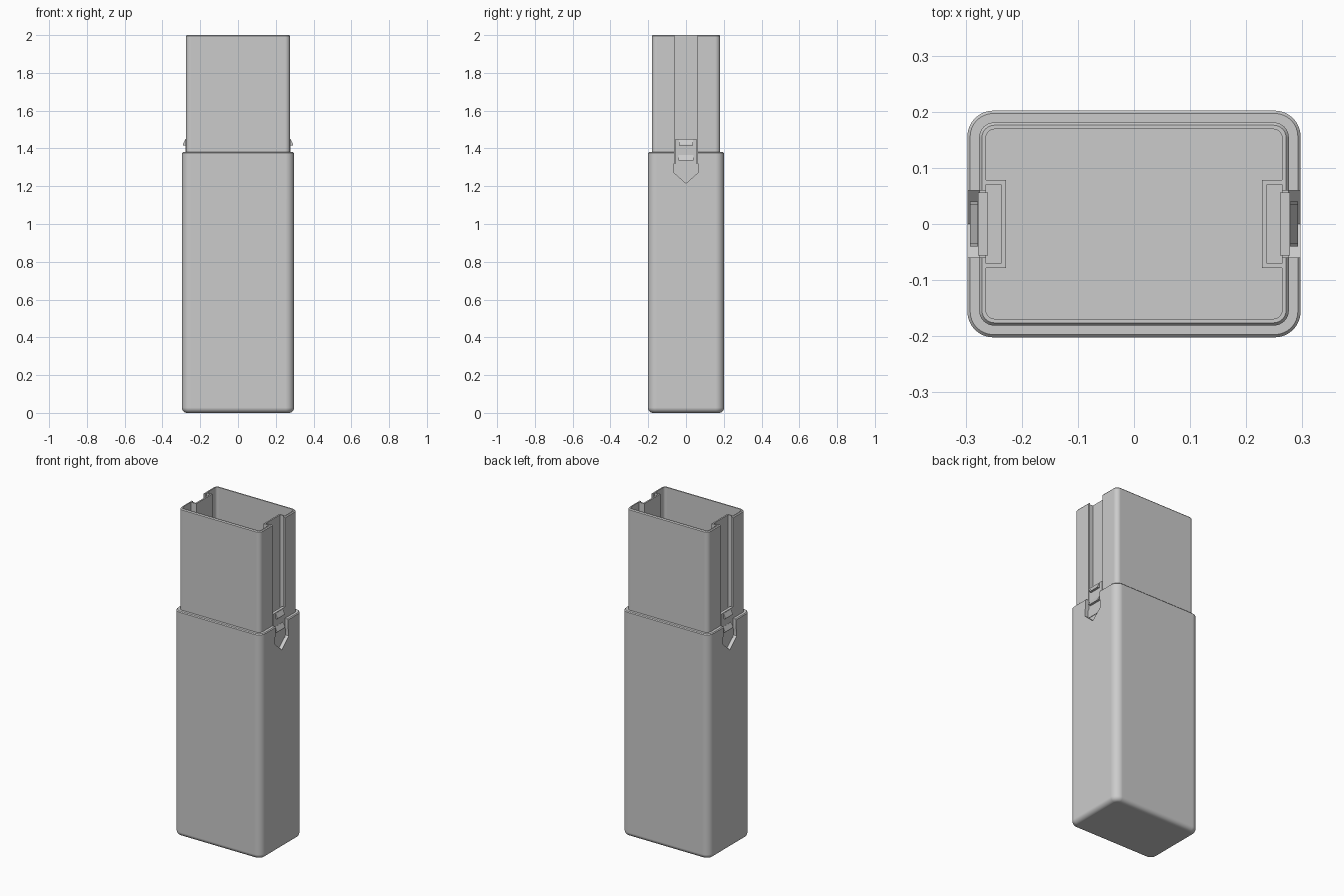
import bpy, bmesh, math

cube = bpy.data.objects.get("Cube")
if cube:
    bpy.data.objects.remove(cube, do_unlink=True)

GREY = (0.6, 0.6, 0.6, 1.0)
mat = bpy.data.materials.new("plain grey")
mat.use_nodes = True
mat.diffuse_color = GREY
mat.node_tree.nodes["Principled BSDF"].inputs["Base Color"].default_value = GREY


def loft(name, rings):
    """Closed solid through a stack of equal point loops."""
    bm = bmesh.new()
    loops = [[bm.verts.new(p) for p in ring] for ring in rings]
    n = len(loops[0])
    for a, b in zip(loops, loops[1:]):
        for i in range(n):
            j = (i + 1) % n
            bm.faces.new((a[i], a[j], b[j], b[i]))
    bm.faces.new(loops[0])
    bm.faces.new(loops[-1])
    bmesh.ops.recalc_face_normals(bm, faces=bm.faces)
    mesh = bpy.data.meshes.new(name)
    bm.to_mesh(mesh)
    bm.free()
    mesh.materials.append(mat)
    obj = bpy.data.objects.new(name, mesh)
    bpy.context.collection.objects.link(obj)
    return obj


def rounded(hx, hy, r, z, steps=8):
    """Rounded rectangle loop at height z."""
    pts = []
    for k, (sx, sy) in enumerate(((1, 1), (-1, 1), (-1, -1), (1, -1))):
        for i in range(steps + 1):
            a = (k + i / steps) * math.pi / 2
            pts.append((sx * (hx - r) + r * math.cos(a),
                        sy * (hy - r) + r * math.sin(a), z))
    return pts


def box(name, s, x, hy, z):
    """Box on side s, from x[0] to x[1] and z[0] to z[1]."""
    return loft(name, [[(s * x[0], -hy, h), (s * x[1], -hy, h),
                        (s * x[1], hy, h), (s * x[0], hy, h)] for h in z])


def combine(target, tool, operation):
    mod = target.modifiers.new("join", "BOOLEAN")
    mod.operation, mod.object, mod.solver = operation, tool, "EXACT"
    bpy.context.view_layer.objects.active = target
    bpy.ops.object.modifier_apply(modifier=mod.name)
    bpy.data.objects.remove(tool, do_unlink=True)


# Outer case: rounded foot, straight sides, ledge, narrower neck
HX, HY, R = 0.297, 0.202, 0.046
foot = 0.028
rings = []
for i in range(7):
    a = i / 6 * math.pi / 2
    inset = foot * (1 - math.sin(a))
    rings.append(rounded(HX - inset, HY - inset, R - inset, foot * (1 - math.cos(a))))
rings += [rounded(HX, HY, R, 1.375),
          rounded(HX - 0.005, HY - 0.005, R - 0.005, 1.38),
          rounded(0.276, 0.181, 0.027, 1.38),
          rounded(0.276, 0.181, 0.027, 1.994),
          rounded(0.271, 0.176, 0.022, 2.0)]
case = loft("case", rings)

# Hollow inside
cavity = loft("cavity_cutter", [rounded(0.264, 0.169, 0.016, z) for z in (0.03, 2.1)])
combine(case, cavity, "DIFFERENCE")

for s, side in ((1, "left"), (-1, "right")):
    # Inner boss holding the side track
    combine(case, box("boss", s, (0.228, 0.268), 0.078, (1.2, 2.0)), "UNION")
    # Undercut track with a narrower mouth
    combine(case, box("track_cutter", s, (0.237, 0.264), 0.07, (1.27, 2.1)), "DIFFERENCE")
    combine(case, box("mouth_cutter", s, (0.25, 0.35), 0.06, (1.32, 2.1)), "DIFFERENCE")
    # Arrow-shaped recess below the track
    arrow = [(0.06, 1.5), (0.06, 1.325), (0.067, 1.31), (0.067, 1.275), (0, 1.215),
             (-0.067, 1.275), (-0.067, 1.31), (-0.06, 1.325), (-0.06, 1.5)]
    combine(case, loft("arrow_cutter", [[(s * x, y, z) for y, z in arrow]
                                        for x in (0.275, 0.35)]), "DIFFERENCE")

    # Spring latch with two wedge teeth
    box(side + "_latch", s, (0.26, 0.278), 0.056, (1.265, 1.45))
    for label, top, hy in (("upper", 1.447, 0.036), ("lower", 1.366, 0.04)):
        wedge = [(0.27, top), (0.279, top), (0.292, top - 0.026),
                 (0.292, top - 0.031), (0.27, top - 0.031)]
        loft(f"{side}_{label}_tooth", [[(s * x, y, z) for x, z in wedge]
                                       for y in (-hy, hy)])

# Smooth rounded corners, crisp edges
bpy.ops.object.select_all(action="DESELECT")
case.select_set(True)
bpy.context.view_layer.objects.active = case
bpy.ops.object.shade_smooth_by_angle(angle=math.radians(30))
weighted = case.modifiers.new("even_shading", "WEIGHTED_NORMAL")
weighted.keep_sharp = True
